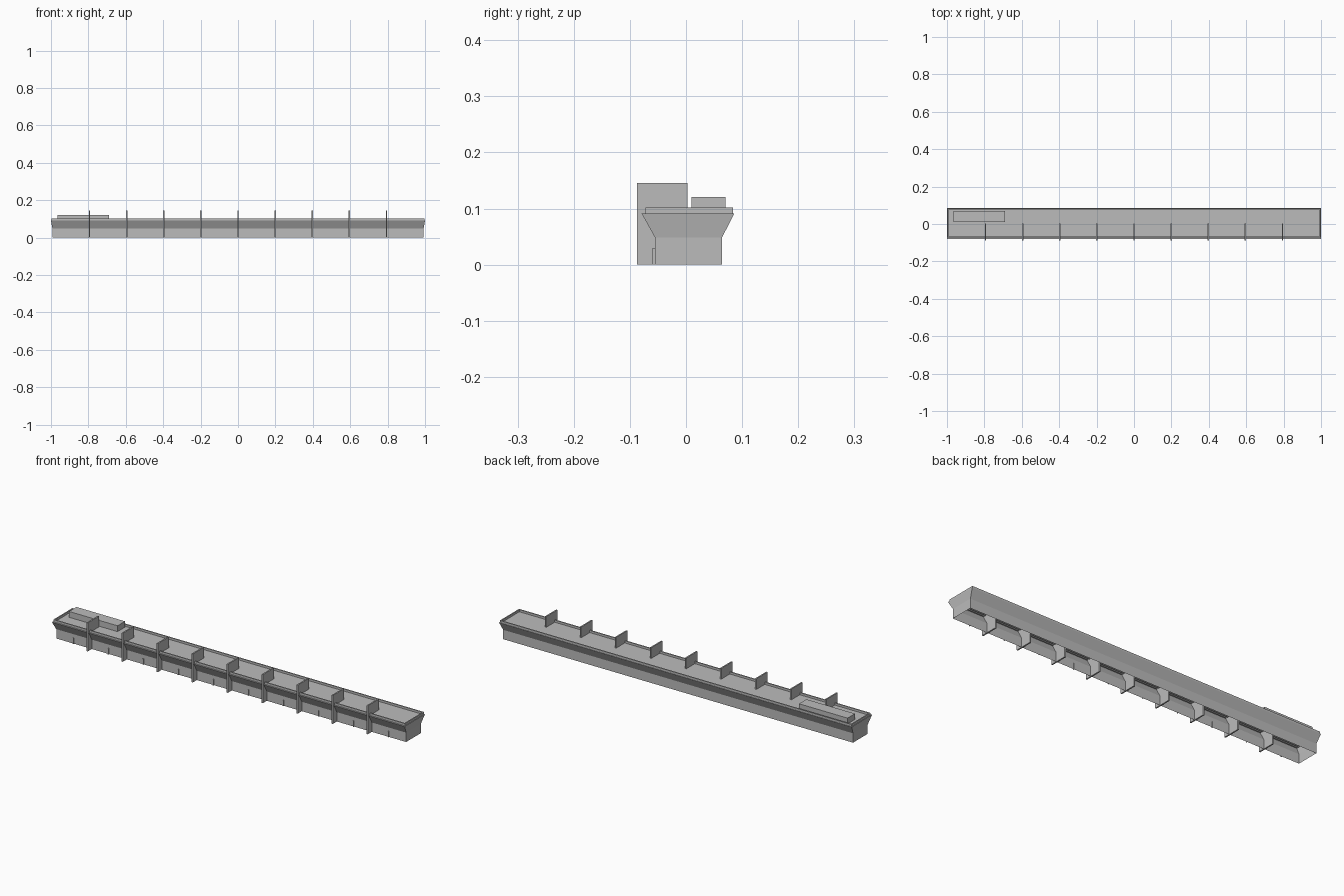
import bpy
import bmesh

if "Cube" in bpy.data.objects:
    bpy.data.objects.remove(bpy.data.objects["Cube"], do_unlink=True)

# One plain grey for everything
grey = bpy.data.materials.new("light_grey")
grey.use_nodes = True
colour = (0.5, 0.5, 0.5, 1)
grey.diffuse_color = colour
grey.node_tree.nodes["Principled BSDF"].inputs["Base Color"].default_value = colour


def finish(name, bm):
    bmesh.ops.recalc_face_normals(bm, faces=bm.faces)
    mesh = bpy.data.meshes.new(name)
    bm.to_mesh(mesh)
    bm.free()
    mesh.materials.append(grey)
    obj = bpy.data.objects.new(name, mesh)
    bpy.context.collection.objects.link(obj)
    return obj


def box(name, x, y, z):
    """Box from (low, high) ranges on each axis."""
    bm = bmesh.new()
    bmesh.ops.create_cube(bm, size=1)
    for v in bm.verts:
        v.co = [r[0] + (c + 0.5) * (r[1] - r[0]) for c, r in zip(v.co, (x, y, z))]
    return finish(name, bm)


def loft(name, rings):
    """Stack of rectangles (half length, front, back, height), capped at the last."""
    bm = bmesh.new()
    loops = []
    for half, front, back, z in rings:
        corners = ((-half, front), (half, front), (half, back), (-half, back))
        loops.append([bm.verts.new((x, y, z)) for x, y in corners])
    for a, b in zip(loops, loops[1:]):
        for i in range(4):
            j = (i + 1) % 4
            bm.faces.new((a[i], a[j], b[j], b[i]))
    bm.faces.new(loops[-1])
    return finish(name, bm)


# Hollow body: straight walls, flared eaves, low parapet and recessed roof
loft("building_shell", [
    (0.992, -0.055, 0.064, 0),
    (0.992, -0.055, 0.064, 0.048),
    (1.0, -0.079, 0.086, 0.091),
    (0.997, -0.072, 0.084, 0.091),
    (0.997, -0.072, 0.084, 0.102),
    (0.991, -0.066, 0.078, 0.102),
    (0.991, -0.066, 0.078, 0.091),
])

# Rooftop plant room
box("roof_box", (-0.965, -0.69), (0.01, 0.07), (0.09, 0.121))

# Tall dividing fins through the front half
for i in range(9):
    x = (i - 4) * 0.1985
    box(f"fin_{i + 1}", (x - 0.0035, x + 0.0035), (-0.0875, 0.003), (0, 0.146))

# Small wall ribs midway between the fins
for i in range(10):
    x = (i - 4.5) * 0.1985
    box(f"wall_rib_{i + 1}", (x - 0.002, x + 0.002), (-0.06, -0.054), (0, 0.03))
